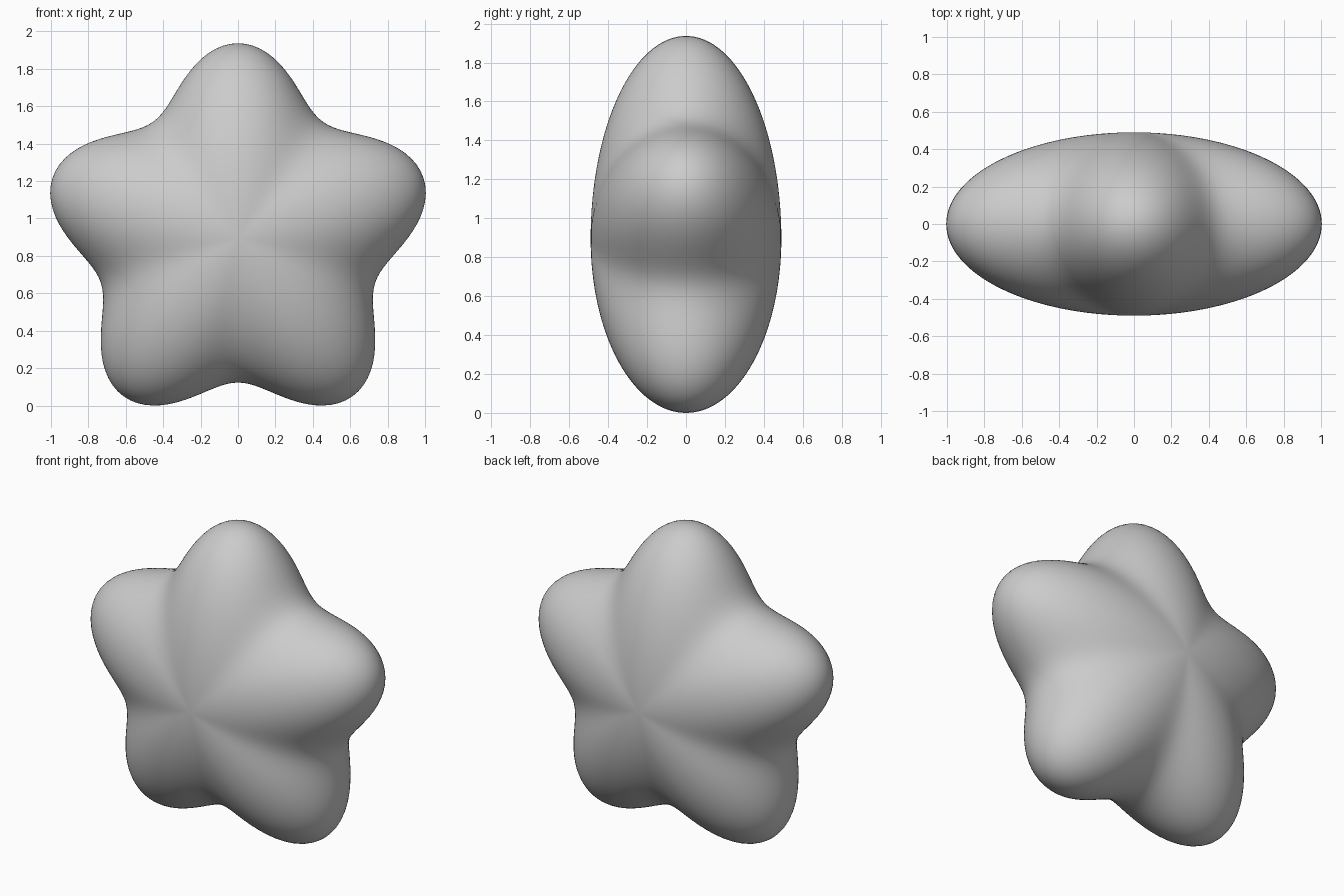
import bpy, bmesh
from math import cos, sin, atan2, hypot, pi

if "Cube" in bpy.data.objects:
    bpy.data.objects.remove(bpy.data.objects["Cube"])

CENTRE_Z = 0.9
MEAN_R, WAVE = 0.907, 0.136   # five-lobed outline: mean radius and lobe height
HALF_DEPTH = 0.49

# Puffy star: a sphere with poles on the y axis, its radius waved into five arms
bm = bmesh.new()
bmesh.ops.create_uvsphere(bm, u_segments=160, v_segments=64, radius=1)
for v in bm.verts:
    a, b, pole = v.co.x, v.co.y, v.co.z
    rho, ang = hypot(a, b), atan2(b, a)
    r = rho * (MEAN_R + WAVE * cos(5 * (ang - pi / 2)))
    v.co = (r * cos(ang), HALF_DEPTH * pole, CENTRE_Z + r * sin(ang))
bmesh.ops.recalc_face_normals(bm, faces=bm.faces)
for f in bm.faces:
    f.smooth = True

# Rest the two lower arms on the floor
low = min(v.co.z for v in bm.verts)
bmesh.ops.translate(bm, verts=bm.verts, vec=(0, 0, -low))

mesh = bpy.data.meshes.new("puffy_star")
bm.to_mesh(mesh)
bm.free()
star = bpy.data.objects.new("puffy_star", mesh)
bpy.context.collection.objects.link(star)
